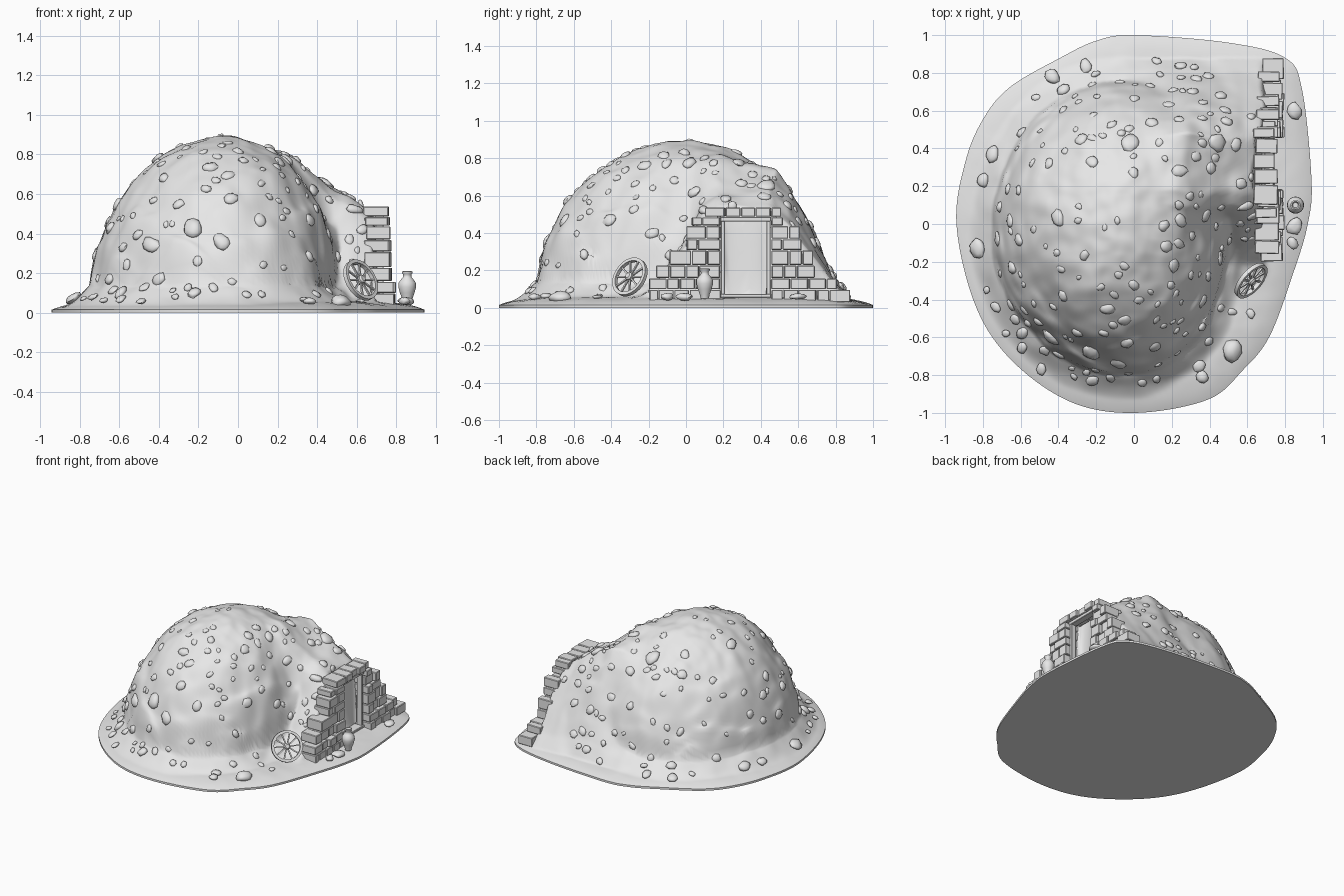
import bpy, bmesh, math, random
from mathutils import Vector, Matrix, noise

random.seed(7)
if "Cube" in bpy.data.objects:
    bpy.data.objects.remove(bpy.data.objects["Cube"])

stone = bpy.data.materials.new("light_grey_stone")
stone.use_nodes = True
stone.diffuse_color = (0.8, 0.8, 0.8, 1)
stone.node_tree.nodes["Principled BSDF"].inputs["Base Color"].default_value = (0.8, 0.8, 0.8, 1)


def finish(name, bm, smooth=None, bevel=0):
    bmesh.ops.recalc_face_normals(bm, faces=bm.faces)
    mesh = bpy.data.meshes.new(name)
    bm.to_mesh(mesh)
    bm.free()
    mesh.materials.append(stone)
    ob = bpy.data.objects.new(name, mesh)
    bpy.context.collection.objects.link(ob)
    if bevel:
        mod = ob.modifiers.new("worn_edges", 'BEVEL')
        mod.width = bevel
    if smooth:
        bpy.ops.object.select_all(action='DESELECT')
        ob.select_set(True)
        bpy.context.view_layer.objects.active = ob
        bpy.ops.object.shade_smooth_by_angle(angle=math.radians(smooth))
    return ob


def box(bm, centre, size, turn=0.0):
    m = Matrix.Translation(centre) @ Matrix.Rotation(turn, 4, 'Z') @ Matrix.Diagonal((*size, 1))
    bmesh.ops.create_cube(bm, size=1, matrix=m)


def lathe(bm, profile, steps, matrix, closed=False):
    rings = []
    for r, z in profile:
        rings.append([bm.verts.new(matrix @ Vector((r * math.cos(a), r * math.sin(a), z)))
                      for a in (math.tau * i / steps for i in range(steps))])
    pairs = list(zip(rings, rings[1:])) + ([(rings[-1], rings[0])] if closed else [])
    for lo, hi in pairs:
        for i in range(steps):
            j = (i + 1) % steps
            bm.faces.new((lo[i], lo[j], hi[j], hi[i]))
    if not closed:
        bm.faces.new(rings[0])
        bm.faces.new(rings[-1])


def ramp(x, a, b):
    t = min(max((x - a) / (b - a), 0), 1)
    return t * t * (3 - 2 * t)


def blend_max(a, b, k):
    k = min(k, 1.5 * min(a, b)) + 1e-6
    h = max(k - abs(a - b), 0) / k
    return max(a, b) + h * h * k / 4


def interp(x, pts):
    for (x0, y0), (x1, y1) in zip(pts, pts[1:]):
        if x0 <= x <= x1:
            return y0 + (y1 - y0) * (x - x0) / (x1 - x0)
    return 0


# Ground outline, and the shape of the bank running out to the doorway wall
OUTLINE = [(0, 1), (-.2, .97), (-.39, .88), (-.65, .73), (-.79, .57), (-.89, .34), (-.94, 0),
           (-.84, -.43), (-.65, -.72), (-.34, -.94), (0, -1), (.39, -.93), (.58, -.77),
           (.72, -.59), (.85, -.24), (.92, 0), (.94, .23), (.89, .71), (.8, .88), (.5, .96)]
BANK = [(-.28, 0), (-.22, .02), (-.12, .12), (0, .28), (.09, .42), (.17, .46), (.46, .46),
        (.55, .39), (.7, .2), (.8, .07), (.88, 0)]
DOOR = (.185, .455)


def rise(x, y):
    # Rounded dome with a flared foot, melting into the bank
    r = math.hypot((x + .05) / (.705 if x < -.05 else .57), (y + .02) / .785)
    dome = .83 * max(1 - r * r, 0) ** .52
    foot = .12 * ramp(r, 1.17, .9)
    dome = blend_max(dome, foot, .08)
    bank = interp(y, BANK) * (1 + 1.3 * (.66 - x)) * ramp(x, -.25, .3)
    back = .63 if DOOR[0] < y < DOOR[1] else .68
    wobble = .02 * noise.noise((x, y * 9, 3))
    return blend_max(dome, bank, .24) * (1 - ramp(x + wobble, back, back + .04))


def surface(x, y, t=.7):
    fade = 1 - t ** 9
    h = rise(x, y) * 5
    push = noise.noise_vector((x * 4, y * 4, h)) + .5 * noise.noise_vector((x * 9, y * 9, 2 * h))
    push *= .025 * fade * (1 - ramp(x, .5, .6))
    up = rise(x + push.x, y + push.y)
    bump = noise.noise((x * 6, y * 6, 9)) + .7 * noise.noise((x * 13, y * 13, 7))
    return .06 - .045 * t ** 9 + up + bump * (.005 + .006 * min(1, up * 4)) * fade


# Earth mound and ground in one skin
edge = []
n = len(OUTLINE)
for i in range(n):
    p0, p1, p2, p3 = (Vector(OUTLINE[(i + k) % n]) for k in (-1, 0, 1, 2))
    for s in range(12):
        u = s / 12
        edge.append(p1 + (p2 - p0) * (u / 2) + (2 * p0 - 5 * p1 + 4 * p2 - p3) * (u * u / 2)
                    + (3 * p1 - p0 - 3 * p2 + p3) * (u ** 3 / 2))
bm = bmesh.new()
RINGS = 110
rows = []
for k in range(1, RINGS + 1):
    t = k / RINGS
    rows.append([bm.verts.new((e.x * t, e.y * t, surface(e.x * t, e.y * t, t))) for e in edge])
rows.append([bm.verts.new((e.x, e.y, 0)) for e in edge])
top = bm.verts.new((0, 0, surface(0, 0, 0)))
for i in range(len(edge)):
    j = (i + 1) % len(edge)
    bm.faces.new((top, rows[0][i], rows[0][j]))
    for a, b in zip(rows, rows[1:]):
        bm.faces.new((a[i], b[i], b[j], a[j]))
bm.faces.new(rows[-1])
finish("earth_mound", bm, 60)


# Stones bedded in the mound
def add_stone(bm, x, y, r):
    d = .02
    normal = Vector((rise(x - d, y) - rise(x + d, y), rise(x, y - d) - rise(x, y + d), 2 * d)).normalized()
    m = (Matrix.Translation((x, y, surface(x, y))) @ normal.to_track_quat('Z', 'Y').to_matrix().to_4x4()
         @ Matrix.Rotation(random.uniform(0, math.tau), 4, 'Z'))
    size = Vector((r * random.uniform(1, 1.2), r * random.uniform(.75, 1), r * random.uniform(.4, .6)))
    seed = Vector((random.random(), random.random(), random.random())) * 50
    for v in bmesh.ops.create_icosphere(bm, subdivisions=2, radius=1)["verts"]:
        lump = 1 + .3 * noise.noise(v.co * 1.3 + seed)
        v.co = m @ (v.co * lump * size)


BIG = [(-.43, .78, .04), (-.75, .37, .04), (-.83, -.13, .045), (-.4, .03, .04), (-.02, .43, .05),
       (.44, .43, .05), (.33, .77, .035), (.24, .28, .04), (.52, -.67, .06), (-.23, -.68, .055),
       (-.44, -.6, .05), (-.08, -.74, .045), (-.4, -.69, .035), (-.05, -.51, .035), (.85, -.01, .045),
       (.84, -.1, .035), (.85, .6, .04), (-.22, -.83, .035), (-.49, -.77, .03), (-.8, .23, .04)]
bm = bmesh.new()
placed = list(BIG)
for tries in range(20000):
    if len(placed) >= 185:
        break
    x, y = random.uniform(-.84, .63), random.uniform(-.86, .88)
    up = rise(x, y)
    d = .01
    slope = math.hypot(rise(x + d, y) - rise(x - d, y), rise(x, y + d) - rise(x, y - d)) / (2 * d)
    chance = min(1, math.hypot(.6, slope) / 3) * (1 if up > .02 else .6)
    if random.random() > chance or math.hypot(x, y) > .9 or math.hypot(x - .62, y + .3) < .13:
        continue
    r = random.uniform(.016, .037)
    if all(math.hypot(x - a, y - b) > (r + c) * .9 for a, b, c in placed):
        placed.append((x, y, r))
for spot in placed:
    add_stone(bm, *spot)
finish("bedded_stones", bm, 60)

# Dry stone wall: bottom height, left and right end of each course
COURSES = [(.03, -.2, .88), (.1, -.2, .81), (.16, -.16, .69), (.23, -.09, .68), (.31, 0, .62),
           (.37, 0, .61), (.44, .03, .52), (.487, .1, .51), (.54, 0, 0)]
bm = bmesh.new()
for row, ((z0, y0, y1), above) in enumerate(zip(COURSES, COURSES[1:])):
    spans = [(y0, y1)] if row == 7 else [(y0, DOOR[0]), (DOOR[1], y1)]
    for a, b in spans:
        count = max(1, round((b - a) / .085))
        shift = .25 if row % 2 else -.25
        cuts = [a] + [a + (b - a) * (i + shift + random.uniform(-.12, .12)) / count
                      for i in range(1, count)] + [b]
        for c0, c1 in zip(cuts, cuts[1:]):
            height = above[0] - z0 - .004
            x = .715 - .003 * row + random.uniform(-.012, .012) + (.012 if row < 2 else 0)
            box(bm, (x, (c0 + c1) / 2, z0 + height / 2),
                (random.uniform(.11, .13), c1 - c0 - .005, height), random.uniform(-.05, .05))
finish("stone_wall", bm, bevel=.004)

# Timber door frame
bm = bmesh.new()
for y in (DOOR[0] + .013, DOOR[1] - .013):
    box(bm, (.715, y, .26), (.04, .022, .42))
box(bm, (.715, sum(DOOR) / 2, .474), (.05, .27, .024))
box(bm, (.71, sum(DOOR) / 2, .065), (.07, .27, .018))
finish("door_frame", bm, bevel=.003)

# Cart wheel leaning on the bank
lean = Vector((.68, -.6, .42)).to_track_quat('Z', 'Y').to_matrix().to_4x4()
place = Matrix.Translation((.62, -.3, .165)) @ lean
bm = bmesh.new()
lathe(bm, [(.092, -.011), (.11, -.011), (.11, .011), (.092, .011)], 40, place, True)
lathe(bm, [(.014, -.02), (.022, -.014), (.022, .014), (.014, .022)], 16, place)
for i in range(10):
    m = place @ Matrix.Rotation(math.tau * i / 10, 4, 'Z') @ Matrix.Translation((.055, 0, 0))
    bmesh.ops.create_cube(bm, size=1, matrix=m @ Matrix.Diagonal((.08, .009, .009, 1)))
finish("cart_wheel", bm, 35)

# Clay jar beside the door
bm = bmesh.new()
JAR = [(.022, .05), (.026, .07), (.037, .1), (.045, .13), (.043, .152), (.03, .17), (.021, .18),
       (.021, .192), (.027, .2), (.027, .208), (.02, .21), (.014, .195)]
lathe(bm, JAR, 28, Matrix.Translation((.855, .1, 0)))
finish("clay_jar", bm, 45)
